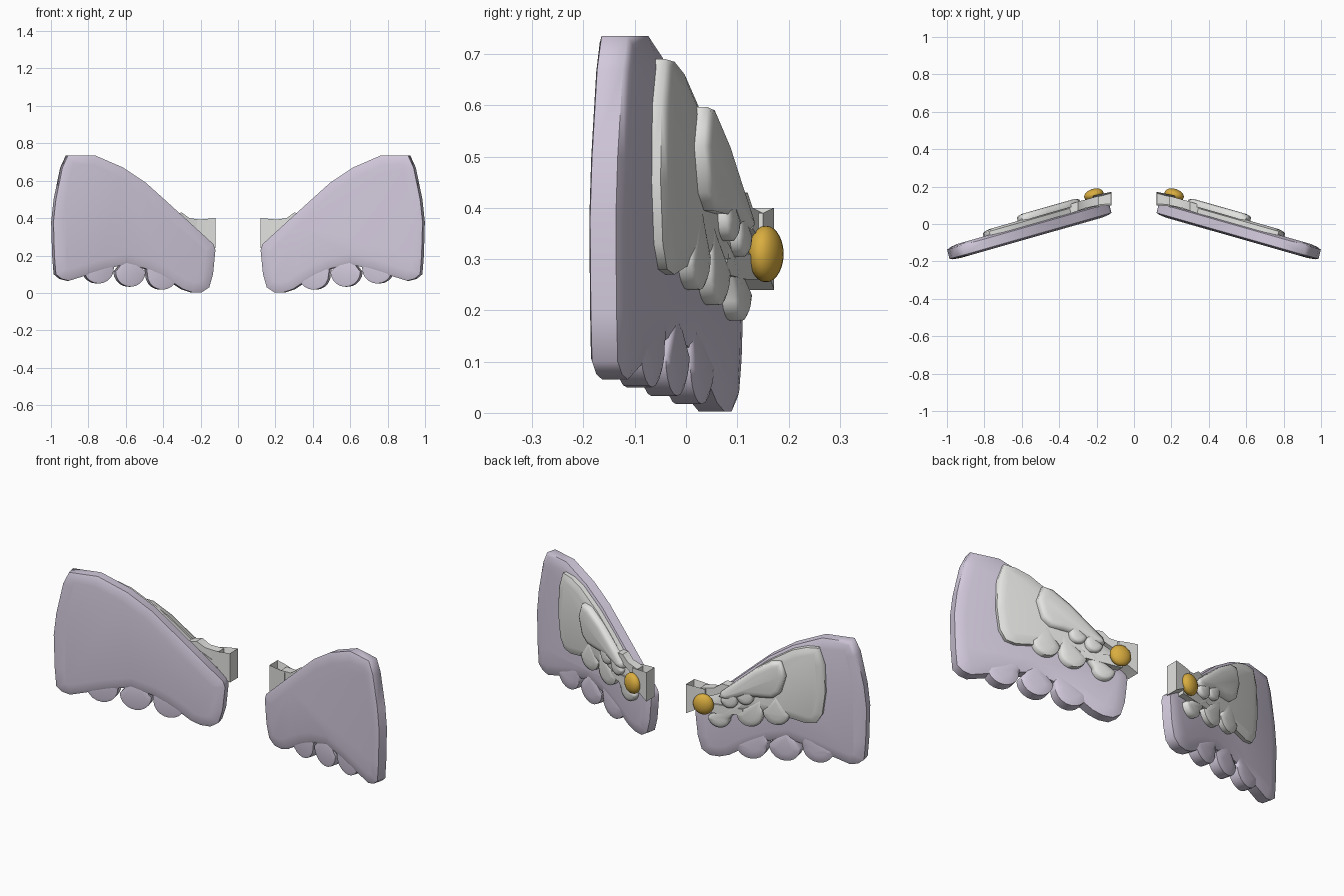
import bpy, bmesh, math
from mathutils import Vector

cube = bpy.data.objects.get("Cube")
if cube:
    bpy.data.objects.remove(cube, do_unlink=True)


def material(name, rgb, rough=0.6):
    m = bpy.data.materials.new(name)
    m.use_nodes = True
    m.diffuse_color = (*rgb, 1)
    bsdf = m.node_tree.nodes["Principled BSDF"]
    bsdf.inputs["Base Color"].default_value = (*rgb, 1)
    bsdf.inputs["Roughness"].default_value = rough
    return m


LAVENDER = material("pale lavender", (0.65, 0.59, 0.72))
WHITE = material("warm white", (0.76, 0.76, 0.74))
GOLD = material("gold", (0.70, 0.42, 0.05))


def on_wing(x, z, off):
    """Point on the swept-forward wing plane, off = distance behind its middle."""
    return Vector((x + 0.25 * off, 0.085 - 0.285 * (x - 0.13) + off, z))


def finish(name, bm, mat, angle=65):
    """Make the object, mirrored to the other wing."""
    bmesh.ops.recalc_face_normals(bm, faces=bm.faces[:])
    me = bpy.data.meshes.new(name)
    bm.to_mesh(me)
    bm.free()
    me.materials.append(mat)
    ob = bpy.data.objects.new(name, me)
    bpy.context.collection.objects.link(ob)
    ob.modifiers.new("other_wing", 'MIRROR').use_clip = False
    bpy.ops.object.select_all(action='DESELECT')
    ob.select_set(True)
    bpy.context.view_layer.objects.active = ob
    bpy.ops.object.shade_smooth_by_angle(angle=math.radians(angle))


def plate(name, outline, front, back, mat, rounds):
    """Extruded outline; rounds = (side, inset, depth) steps that soften a side."""
    bm = bmesh.new()
    a = [bm.verts.new(on_wing(x, z, front)) for x, z in outline]
    b = [bm.verts.new(on_wing(x, z, back)) for x, z in outline]
    caps = {"front": bm.faces.new(a), "back": bm.faces.new(b[::-1])}
    for i in range(len(a)):
        j = (i + 1) % len(a)
        bm.faces.new((a[j], a[i], b[i], b[j]))
    bmesh.ops.recalc_face_normals(bm, faces=bm.faces[:])
    bm.normal_update()
    for side, inset, depth in rounds:
        bmesh.ops.inset_region(bm, faces=[caps[side]], thickness=inset,
                               depth=depth, use_even_offset=False)
        bm.normal_update()
    finish(name, bm, mat)


def feather(name, x, bottom, r, length, front, back, lean, mat):
    """Scalloped feather tip that narrows to a point upwards."""
    arc = [math.pi * (1 + i / 10) for i in range(11)]
    outline = [(x + r * math.cos(t), bottom + r * (1 + math.sin(t))) for t in arc]
    outline.append((x + lean, bottom + length))
    plate(name, outline, front, back, mat,
          [("front", r * .2, .004), ("back", r * .2, .006), ("back", r * .3, .003)])


def loft(sections):
    """Box-section strut through (x, y0, y1, z0, z1) sections."""
    bm = bmesh.new()
    rings = [[bm.verts.new(p) for p in ((x, y0, z0), (x, y1, z0), (x, y1, z1), (x, y0, z1))]
             for x, y0, y1, z0, z1 in sections]
    for r, s in zip(rings, rings[1:]):
        for i in range(4):
            bm.faces.new((r[i], r[i - 1], s[i - 1], s[i]))
    bm.faces.new(rings[0])
    bm.faces.new(rings[-1][::-1])
    bmesh.ops.recalc_face_normals(bm, faces=bm.faces[:])
    bm.normal_update()
    return bm


# Large lavender wing
plate("main_wing", [
    (.77, .735), (.915, .735), (.945, .67), (.98, .5), (.993, .38), (.988, .2),
    (.98, .1), (.95, .075), (.91, .065), (.83, .09), (.72, .125), (.6, .155),
    (.5, .13), (.42, .095), (.36, .06), (.3, .02), (.25, .003), (.2, .003),
    (.16, .03), (.14, .1), (.127, .23), (.137, .26), (.29, .4), (.4, .5),
    (.5, .59), (.62, .67)], -.026, .024, LAVENDER,
    [("front", .015, .006), ("front", .04, .005), ("back", .02, .008), ("back", .035, .006)])
for i, (x, z, lean) in enumerate([(.75, .05, -.10), (.58, .033, .01), (.41, .017, .09)]):
    feather(f"main_feather_{i + 1}", x, z, .08, .17, -.024, .026, lean, LAVENDER)

# White middle layer on the back
plate("middle_layer", [
    (.63, .66), (.70, .685), (.76, .69), (.79, .6), (.795, .45), (.78, .33),
    (.75, .28), (.70, .27), (.62, .285), (.5, .3), (.3, .27), (.2, .27),
    (.15, .29), (.16, .31), (.22, .345), (.3, .395), (.4, .49), (.5, .575)],
    .03, .055, WHITE, [("back", .02, .008), ("back", .02, .004)])
for i, (x, z, r, lean) in enumerate([(.55, .24, .066, 0), (.415, .21, .066, .06),
                                     (.26, .18, .055, .13)]):
    feather(f"middle_feather_{i + 1}", x, z, r, .16, .03, .062, lean, WHITE)

# Small white top layer
plate("top_layer", [
    (.53, .59), (.58, .597), (.605, .52), (.58, .43), (.54, .395), (.48, .39),
    (.4, .385), (.32, .35), (.27, .36), (.28, .39), (.35, .45), (.44, .53)],
    .06, .085, WHITE, [("back", .015, .008), ("back", .015, .003)])
for i, (x, z) in enumerate([(.40, .335), (.32, .305)]):
    feather(f"top_feather_{i + 1}", x, z, .042, .10, .055, .083, .04, WHITE)

# Shoulder bracket, open at the top
bracket = loft([(.12, .10, .172, .24, .40), (.18, .095, .16, .275, .395),
                (.22, .09, .15, .29, .39)])
top = [f for f in bracket.faces if f.normal.z > .7]
bmesh.ops.inset_region(bracket, faces=top, thickness=.01, depth=-.04)
finish("shoulder_bracket", bracket, WHITE, 30)

# Struts joining the bracket to the layers
finish("upper_strut", loft([(.19, .10, .15, .33, .39), (.26, .085, .13, .36, .40),
                            (.30, .07, .12, .38, .43), (.36, .05, .10, .39, .42)]), WHITE, 30)
finish("lower_strut", loft([(.19, .09, .14, .26, .31), (.28, .07, .12, .26, .31),
                            (.40, .04, .08, .27, .30)]), WHITE, 30)

# Gold knob on the bracket
bm = bmesh.new()
bmesh.ops.create_uvsphere(bm, u_segments=20, v_segments=14, radius=1)
for v in bm.verts:
    u, w, h = v.co
    v.co = Vector((.215 + u * .052, .156 + w * .033 - u * .01, .31 + h * .055))
finish("gold_knob", bm, GOLD)
